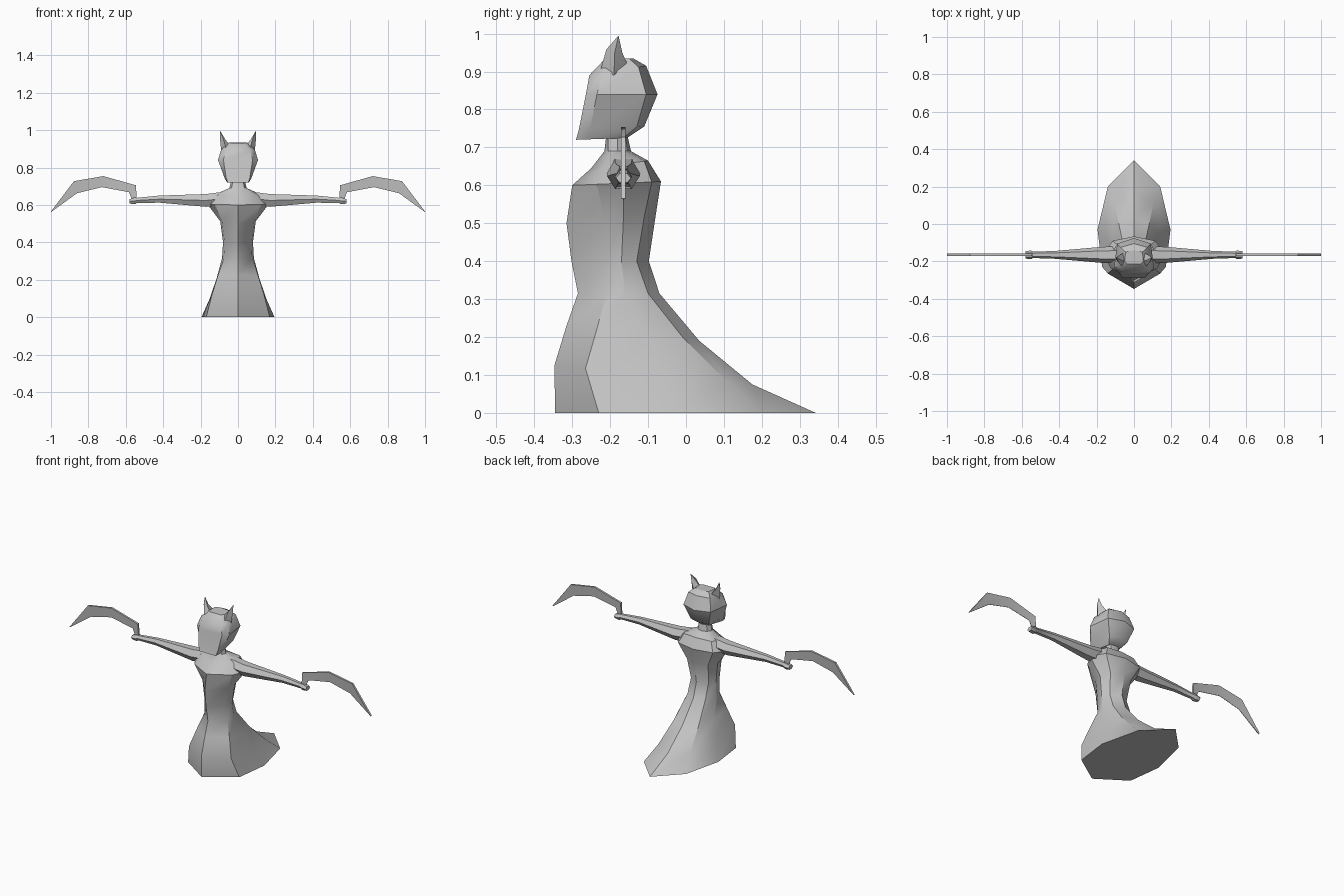
import bpy
import bmesh
import math
from mathutils import Vector

default_cube = bpy.data.objects.get("Cube")
if default_cube:
    bpy.data.objects.remove(default_cube, do_unlink=True)

grey = bpy.data.materials.new("plain grey")
grey.use_nodes = True
colour = (0.55, 0.55, 0.55, 1)
grey.diffuse_color = colour
grey.node_tree.nodes["Principled BSDF"].inputs["Base Color"].default_value = colour


def loft(name, rings, smooth_angle=35):
    """Skin a row of closed rings, cap both ends and merge pinched points."""
    mesh = bpy.data.meshes.new(name)
    bm = bmesh.new()
    rows = [[bm.verts.new(point) for point in ring] for ring in rings]
    count = len(rows[0])
    for lower, upper in zip(rows, rows[1:]):
        for i in range(count):
            j = (i + 1) % count
            bm.faces.new((lower[i], lower[j], upper[j], upper[i]))
    bm.faces.new(rows[0])
    bm.faces.new(rows[-1])
    bmesh.ops.remove_doubles(bm, verts=bm.verts, dist=0.0005)
    bmesh.ops.recalc_face_normals(bm, faces=bm.faces)
    bm.to_mesh(mesh)
    bm.free()
    mesh.materials.append(grey)
    part = bpy.data.objects.new(name, mesh)
    bpy.context.collection.objects.link(part)
    bpy.ops.object.select_all(action="DESELECT")
    part.select_set(True)
    bpy.context.view_layer.objects.active = part
    bpy.ops.object.shade_smooth_by_angle(angle=math.radians(smooth_angle))
    return part


def mirrored_ring(half, z_front, z_back):
    """Close a front-to-back half outline; its height tilts from front to back."""
    y_front, y_back = half[0][1], half[-1][1]
    points = []
    for x, y in half:
        t = (y - y_front) / (y_back - y_front)
        points.append(Vector((x, y, z_front + t * (z_back - z_front))))
    opposite = [Vector((-p.x, p.y, p.z)) for p in reversed(points) if p.x > 0]
    return points + opposite


# Gown, torso and neck: front height, back height, front y,
# front corner, side, back corner, back y
body_rows = [
    (0, 0, -.345, (.17, -.23), (.195, -.03), (.14, .2), .342),
    (.125, .075, -.347, (.14, -.265), (.152, -.06), (.105, .11), .175),
    (.23, .19, -.315, (.108, -.235), (.115, -.1), (.08, -.005), .035),
    (.315, .315, -.285, (.075, -.21), (.085, -.16), (.06, -.1), -.07),
    (.4, .4, -.302, (.072, -.215), (.08, -.17), (.058, -.13), -.098),
    (.5, .52, -.315, (.085, -.215), (.095, -.165), (.07, -.11), -.08),
    (.6, .61, -.3, (.125, -.235), (.165, -.165), (.115, -.09), -.066),
    (.645, .665, -.25, (.1, -.215), (.125, -.17), (.09, -.11), -.1),
    (.69, .69, -.215, (.035, -.205), (.046, -.18), (.03, -.155), -.145),
    (.735, .735, -.21, (.025, -.205), (.035, -.18), (.025, -.16), -.155),
]
loft("gowned_body", [
    mirrored_ring([(0, front), a, s, b, (0, back)], z_front, z_back)
    for z_front, z_back, front, a, s, b, back in body_rows
])

# Head: front height, back height, face edge, cheek, back corner, back y
head_rows = [
    (.72, .725, (.055, -.29), (.06, -.26), (.035, -.165), -.155),
    (.745, .755, (.063, -.283), (.073, -.253), (.06, -.13), -.11),
    (.84, .84, (.078, -.264), (.107, -.235), (.09, -.105), -.075),
    (.89, .915, (.065, -.255), (.09, -.22), (.072, -.125), -.105),
    (.932, .935, (.035, -.215), (.05, -.2), (.045, -.15), -.14),
]
loft("head", [
    mirrored_ring([face, cheek, corner, (0, back)], z_front, z_back)
    for z_front, z_back, face, cheek, corner, back in head_rows
])

# Arm sections: x, centre height, half depth, half height
arm_sections = [
    (.08, .635, .045, .035),
    (.17, .624, .043, .034),
    (.42, .631, .021, .019),
    (.54, .624, .017, .014),
    (.55, .622, .023, .018),
    (.58, .619, .02, .012),
]
ARM_Y = -0.165

# Blade sections: thick outer edge, sharp inner edge
blade_sections = [
    ((.54, .61), (.56, .612)),
    ((.546, .705), (.583, .668)),
    ((.72, .754), (.727, .695)),
    ((.877, .727), (.86, .663)),
    ((1, .565), (.998, .563)),
]

# Ear rings: inner, front, outer and back points
ear_rings = [
    [(.03, -.2, .905), (.062, -.228, .895), (.09, -.19, .89), (.058, -.155, .92)],
    [(.066, -.195, .947), (.08, -.21, .958), (.096, -.188, .95), (.08, -.168, .95)],
    [(.095, -.178, .995)] * 4,
]

for label, side in (("left", 1), ("right", -1)):
    # Six-sided arm with a flared fist
    arm_rings = []
    for x, z, depth, height in arm_sections:
        arm_rings.append([
            (side * x,
             ARM_Y + depth * math.cos(math.tau * k / 6),
             z + height * math.sin(math.tau * k / 6) / math.sin(math.pi / 3))
            for k in range(6)
        ])
    loft(label + "_arm", arm_rings)

    # Curved blade held upright in the fist
    loft(label + "_blade", [
        [(side * outer[0], ARM_Y - .006, outer[1]),
         (side * outer[0], ARM_Y + .006, outer[1]),
         (side * inner[0], ARM_Y + .001, inner[1]),
         (side * inner[0], ARM_Y - .001, inner[1])]
        for outer, inner in blade_sections
    ])

    # Pointed ear
    loft(label + "_ear", [
        [(side * x, y, z) for x, y, z in ring] for ring in ear_rings
    ])
